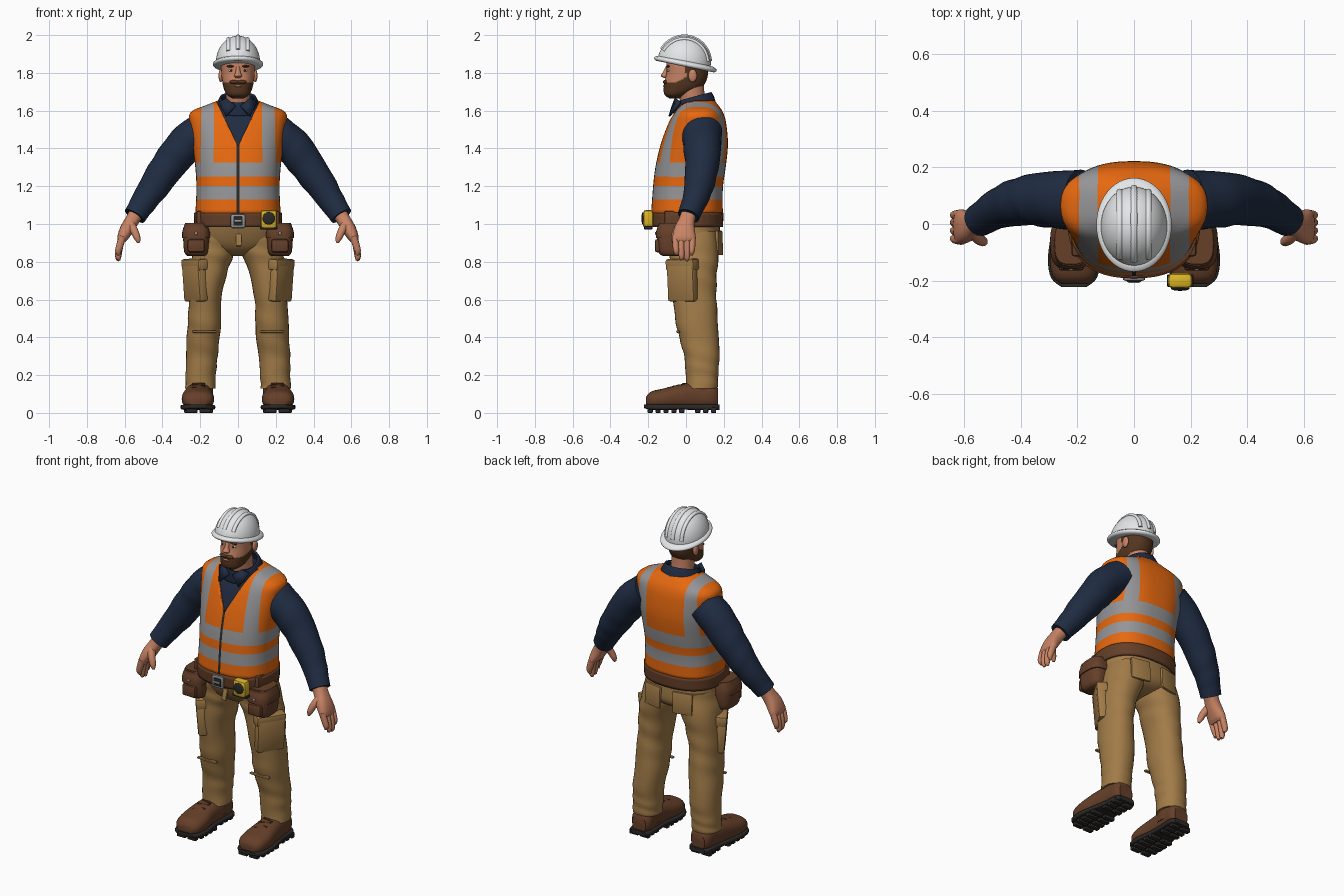
import bpy, bmesh
from math import sin, cos, pi, radians
from mathutils import Vector, Euler

if "Cube" in bpy.data.objects:
    bpy.data.objects.remove(bpy.data.objects["Cube"])


def material(name, *rgb):
    m = bpy.data.materials.new(name)
    m.use_nodes = True
    m.diffuse_color = (*rgb, 1)
    m.node_tree.nodes["Principled BSDF"].inputs["Base Color"].default_value = (*rgb, 1)
    return m


ORANGE = material("safety orange", .8, .14, .005)
GRAY = material("reflective gray", .3, .3, .31)
NAVY = material("navy cloth", .014, .025, .055)
TAN = material("tan canvas", .36, .2, .065)
LEATHER = material("brown leather", .13, .05, .022)
SKIN = material("skin", .58, .23, .13)
HAIR = material("hair brown", .09, .036, .014)
WHITE = material("helmet white", .78, .79, .8)
DARK = material("dark rubber", .025, .022, .02)
YELLOW = material("tape yellow", .72, .46, .02)


def finish(name, bm, *mats):
    bmesh.ops.recalc_face_normals(bm, faces=bm.faces[:])
    me = bpy.data.meshes.new(name)
    bm.to_mesh(me)
    bm.free()
    ob = bpy.data.objects.new(name, me)
    for m in mats:
        me.materials.append(m)
    bpy.context.collection.objects.link(ob)
    bpy.ops.object.select_all(action='DESELECT')
    bpy.context.view_layer.objects.active = ob
    ob.select_set(True)
    bpy.ops.object.shade_smooth_by_angle(angle=radians(40))
    return ob


def smooth_sections(secs, steps):
    """Catmull-Rom interpolation of section tuples."""
    v = [Vector(s) for s in secs]
    v = [v[0]] + v + [v[-1]]
    out = []
    for a, b, c, d in zip(v, v[1:], v[2:], v[3:]):
        for k in range(steps):
            t = k / steps
            out.append(b + (c - a) * t / 2 + (a * 2 - b * 5 + c * 4 - d) * t * t / 2
                       + (b * 3 - a - c * 3 + d) * t ** 3 / 2)
    return out + [v[-1]]


def loft_mesh(secs, axis=None, ref=(0, 1, 0), p=2, n=32, steps=4, caps=True, folds=0):
    """Sections are x, y, z, half width, half depth (depth runs along ref)."""
    secs = smooth_sections(secs, steps)
    mid = [Vector(s[:3]) for s in secs]
    bm, rings = bmesh.new(), []
    for i, s in enumerate(secs):
        t = Vector(axis) if axis else mid[min(i + 1, len(mid) - 1)] - mid[max(i - 1, 0)]
        t.normalize()
        u = Vector(ref)
        u = (u - t * u.dot(t)).normalized()
        w = t.cross(u)
        ring = []
        for k in range(n):
            a = 2 * pi * k / n
            f = 1 + folds * sin(i * .95 + 2 * sin(a + i * .3))
            x, y = (abs(c) ** (2 / p) * (1 if c > 0 else -1) for c in (cos(a), sin(a)))
            ring.append(bm.verts.new(mid[i] + w * x * s[3] * f + u * y * s[4] * f))
        rings.append(ring)
    for a, b in zip(rings, rings[1:]):
        for k in range(n):
            bm.faces.new((a[k], a[k - 1], b[k - 1], b[k]))
    if caps:
        bm.faces.new(rings[0])
        bm.faces.new(rings[-1])
    return bm


def loft(name, mat, secs, **kw):
    return finish(name, loft_mesh(secs, **kw), mat)


def body(rows, grow=0):
    """Rows of height, front y, back y, half width become sections."""
    return [(0, (f + b) / 2, z, w + grow, (b - f) / 2 + grow) for z, f, b, w in rows]


def box(name, mat, size, loc, rot=(0, 0, 0), bevel=.01):
    bm = bmesh.new()
    bmesh.ops.create_cube(bm, size=1)
    bmesh.ops.scale(bm, vec=size, verts=bm.verts)
    bmesh.ops.bevel(bm, geom=bm.edges[:], offset=bevel, segments=2, affect='EDGES', profile=.5)
    ob = finish(name, bm, mat)
    ob.location, ob.rotation_euler = loc, rot
    return ob


def ball(name, mat, loc, radii):
    bm = bmesh.new()
    bmesh.ops.create_uvsphere(bm, u_segments=20, v_segments=12, radius=1)
    bmesh.ops.scale(bm, vec=radii, verts=bm.verts)
    ob = finish(name, bm, mat)
    ob.location = loc
    return ob


def thicken(ob, amount, offset=1):
    mod = ob.modifiers.new("thickness", 'SOLIDIFY')
    mod.thickness, mod.offset = amount, offset


UP = (0, 0, 1)

# Shirt body and vest share one torso profile
TORSO = [(1.05, -.175, .185, .216), (1.19, -.165, .185, .21), (1.3, -.152, .2, .216),
         (1.42, -.124, .212, .23), (1.53, -.085, .203, .245), (1.585, -.055, .188, .243),
         (1.62, -.035, .165, .165), (1.645, -.025, .145, .1)]
loft("shirt_body", NAVY, body(TORSO, -.006), axis=UP, p=2.5, n=48)

bm = loft_mesh(body(TORSO), axis=UP, p=2.5, n=64, caps=False)
cuts = [((0, 0, z), UP) for z in (1.13, 1.2, 1.25, 1.325, 1.41)]
cuts += [((x * s, 0, 0), (1, 0, 0)) for x in (.007, .125, .19) for s in (1, -1)]
cuts += [((0, 0, 1.41), (s, 0, -.48)) for s in (1, -1)]
for co, no in cuts:
    bmesh.ops.bisect_plane(bm, geom=bm.verts[:] + bm.edges[:] + bm.faces[:],
                           dist=.0001, plane_co=co, plane_no=no)
opening = []
for f in bm.faces:
    c = f.calc_center_median()
    x = abs(c.x)
    if c.y < .04 and x < .48 * (c.z - 1.41):
        opening.append(f)
    elif c.y < 0 and x < .007:
        f.material_index = 2
    elif 1.13 < c.z < 1.2 or 1.25 < c.z < 1.325 or (c.z > 1.325 and .125 < x < .19):
        f.material_index = 1
bmesh.ops.delete(bm, geom=opening, context='FACES')
thicken(finish("safety_vest", bm, ORANGE, GRAY, DARK), .01)

# Neck and shirt collar
loft("neck", SKIN, [(0, .055, 1.56, .07, .07), (0, .035, 1.65, .064, .066),
                    (0, .02, 1.75, .066, .075)], axis=UP)
thicken(loft("collar", NAVY, [(0, .048, 1.6, .115, .105), (0, .042, 1.64, .098, .1),
                              (0, .036, 1.668, .085, .092)],
             axis=(0, -.28, 1), caps=False), .012)
for s in (1, -1):
    bm = bmesh.new()
    bm.faces.new([bm.verts.new((x * s, y, z)) for x, y, z in (
        (.012, -.07, 1.625), (.06, -.055, 1.665), (.1, -.03, 1.645), (.065, -.088, 1.57))])
    thicken(finish("collar_flap", bm, NAVY), .012, 0)

# Head: hair and beard are coloured regions of one form
HEAD = [(1.665, -.088, -.03, .03), (1.685, -.114, .01, .06), (1.72, -.118, .08, .076),
        (1.76, -.112, .108, .084), (1.8, -.104, .117, .088), (1.85, -.103, .12, .09),
        (1.91, -.095, .112, .086)]
bm = loft_mesh(body(HEAD), axis=UP, p=2.2, n=64, steps=8)
for f in bm.faces:
    c = f.calc_center_median()
    beard = c.y < .04 and c.z < 1.748 + max(0, c.y + .06) * .45
    hair = (c.y > .025 and c.z > 1.725) or (c.y > 0 and c.z > 1.78) or c.z > 1.878
    f.material_index = 1 if beard or hair else 0
finish("head", bm, SKIN, HAIR)
loft("nose", SKIN, [(0, -.096, 1.835, .01, .01), (0, -.108, 1.805, .013, .014),
                    (0, -.116, 1.784, .021, .017), (0, -.108, 1.773, .012, .01)], axis=UP, n=16)
ball("lips", SKIN, (0, -.114, 1.731), (.022, .008, .006))
for s in (1, -1):
    ball("eye", WHITE, (.036 * s, -.091, 1.813), (.014, .009, .007))
    ball("pupil", DARK, (.036 * s, -.097, 1.813), (.006, .005, .006))
    ball("eyebrow", HAIR, (.038 * s, -.095, 1.835), (.023, .01, .006))
    ball("moustache", HAIR, (.02 * s, -.11, 1.752), (.026, .013, .01))
    ball("ear", SKIN, (.091 * s, .035, 1.785), (.012, .023, .034))

# Hard hat: dome, brim and ridges tilted together
arc = [radians(a) for a in range(0, 90, 11)]
hat = [loft("hat_dome", WHITE, [(0, -.008, .148 * sin(a), .118 * cos(a), .142 * cos(a))
                                for a in arc], axis=UP, n=48),
       loft("hat_brim", WHITE, [(0, 0, -.014, .122, .156), (0, 0, -.006, .132, .168),
                                (0, 0, .006, .131, .166), (0, 0, .016, .117, .142)],
            axis=UP, n=48, steps=2)]
for x in (-.05, 0, .05):
    k = (1 - (x / .118) ** 2) ** .5 * .985
    hat.append(loft("hat_ridge", WHITE, [
        (x, -.008 - .142 * k * cos(a), .148 * k * sin(a), .009, .012)
        for a in (radians(d) for d in range(20, 165, 12))], ref=(1, 0, 0), n=12, steps=2))
for ob in hat:
    ob.location, ob.rotation_euler = (0, -.003, 1.847), (-.2, 0, 0)

# Trouser seat, belt and buckle
loft("trouser_seat", TAN, body([(1.04, -.16, .175, .205), (.96, -.135, .18, .215),
                                (.89, -.1, .18, .205), (.85, -.06, .15, .13),
                                (.83, -.01, .09, .05)]), axis=UP, p=2.3, n=48)
belt = loft("belt", LEATHER, body([(.985, -.172, .182, .217), (1.06, -.178, .185, .22)]),
            axis=UP, p=2.4, n=48, caps=False)
thicken(belt, .014)
box("buckle_frame", GRAY, (.078, .014, .075), (0, -.194, 1.015))
box("buckle_centre", DARK, (.05, .008, .047), (0, -.201, 1.015), bevel=.003)
box("buckle_prong", GRAY, (.04, .008, .012), (0, -.205, 1.015), bevel=.003)
box("trouser_fly", TAN, (.03, .014, .1), (.004, -.127, .93), (-.3, 0, 0), .005)

# Tape measure
box("tape_case", YELLOW, (.088, .055, .1), (.163, -.2, 1.025), bevel=.018)
disc = ball("tape_disc", DARK, (.163, -.228, 1.03), (.033, .008, .033))
box("tape_grip", DARK, (.094, .045, .018), (.163, -.2, .98), bevel=.006)

for s in (1, -1):
    # Sleeve and cuff
    loft("sleeve", NAVY, [(.19 * s, .085, 1.49, .098, .105), (.28 * s, .087, 1.42, .098, .102),
                          (.36 * s, .085, 1.32, .092, .09), (.43 * s, .073, 1.22, .083, .08),
                          (.49 * s, .048, 1.13, .07, .068), (.545 * s, .015, 1.045, .057, .056)],
         steps=5, folds=.022)
    loft("cuff", NAVY, [(.51 * s, .036, 1.1, .064, .063), (.547 * s, .013, 1.042, .06, .058)])

    # Hand with fingers and thumb
    loft("palm", SKIN, [(.53 * s, .02, 1.07, .04, .042), (.56 * s, .005, 1.02, .037, .042),
                        (.59 * s, -.008, .97, .036, .055), (.612 * s, -.01, .925, .028, .062),
                        (.615 * s, -.01, .905, .018, .056)], p=2.4)
    for y, tip in ((-.057, .835), (-.026, .81), (.006, .805), (.034, .835)):
        loft("finger", SKIN, [(.61 * s, y, .935, .019, .017), (.626 * s, y * .95, .885, .019, .017),
                              (.634 * s, y * .9, tip + .02, .016, .015),
                              (.628 * s, y * .85, tip, .007, .007)], n=12)
    loft("thumb", SKIN, [(.57 * s, -.025, 1., .024, .024), (.55 * s, -.05, .965, .021, .021),
                         (.533 * s, -.062, .925, .017, .017), (.526 * s, -.066, .9, .007, .007)], n=12)

    # Trouser leg
    loft("trouser_leg", TAN, [(.11 * s, .03, .96, .1, .13), (.125 * s, .042, .86, .11, .132),
                              (.155 * s, .042, .75, .1, .122), (.174 * s, .045, .6, .086, .116),
                              (.18 * s, .062, .45, .088, .11), (.192 * s, .083, .3, .084, .093),
                              (.197 * s, .085, .2, .08, .086), (.2 * s, .083, .13, .079, .085)],
         axis=UP, p=2.2, steps=6, folds=.022)
    box("back_pocket", TAN, (.12, .016, .13), (.1 * s, .176, .9), (.04, 0, -.2 * s), .006)
    box("knee_seam", TAN, (.13, .02, .012), (.178 * s, -.042, .43), bevel=.005)

    # Cargo pocket with flap
    turn = (.08, 0, radians(58) * s)
    box("cargo_pocket", TAN, (.165, .055, .2), (.228 * s, -.018, .69), turn, .012)
    box("cargo_flap", TAN, (.175, .064, .06), (.229 * s, -.02, .785), turn, .01)

    # Tool pouch hanging from the belt
    px = .222 * s
    loft("tool_pouch", LEATHER, [(px, -.065, .83, .045, .055), (px, -.067, .85, .062, .078),
                                 (px, -.068, .92, .068, .086), (px, -.068, 1., .06, .08)],
         axis=UP, p=3)
    loft("pouch_flap", LEATHER, [(px, -.068, .925, .074, .092), (px, -.068, .96, .073, .09),
                                 (px, -.066, 1.005, .058, .076)], axis=UP, p=3)
    box("pouch_pocket", LEATHER, (.09, .03, .07), (px, -.15, .885), bevel=.012)
    box("pouch_strap", LEATHER, (.04, .11, .1), (.2 * s, -.06, 1.02))
    ball("pouch_stud", GRAY, (px, -.16, .95), (.008, .005, .008))

    # Work boot: upper, ankle, sole, lugs and laces
    bx = .212 * s
    loft("boot_upper", LEATHER, [(bx, -.212, .06, .045, .025), (bx, -.185, .068, .075, .045),
                                 (bx, -.12, .074, .086, .055), (bx, -.03, .085, .075, .066),
                                 (.205 * s, .07, .09, .067, .072), (.2 * s, .14, .09, .064, .068),
                                 (.2 * s, .17, .08, .045, .05)], axis=(0, 1, 0), ref=UP, p=2.4)
    loft("boot_ankle", LEATHER, [(.2 * s, .07, .07, .066, .09), (.2 * s, .078, .12, .068, .088),
                                 (.2 * s, .083, .17, .072, .08)], axis=UP)
    loft("boot_sole", DARK, [(bx, -.222, .035, .045, .01), (bx, -.19, .031, .081, .014),
                             (bx, -.12, .03, .092, .015), (bx, -.02, .031, .078, .014),
                             (.204 * s, .07, .03, .07, .015), (.2 * s, .15, .03, .068, .015),
                             (.2 * s, .177, .03, .05, .014)], axis=(0, 1, 0), ref=UP, p=5)
    for i in range(9):
        y = -.19 + i * .042
        if i != 5:
            wide = .068 if i in (0, 8) else .08 if i < 5 else .064
            for side in (1, -1):
                box("sole_lug", DARK, (wide * .85, .028, .03),
                    (.209 * s + side * wide * .52, y, .015), bevel=.004)
    for i in range(4):
        box("boot_lace", HAIR, (.07, .012, .012), (.209 * s, -.085 + i * .026, .131 + i * .007),
            (0, 0, .25 * (-1) ** i), .004)
